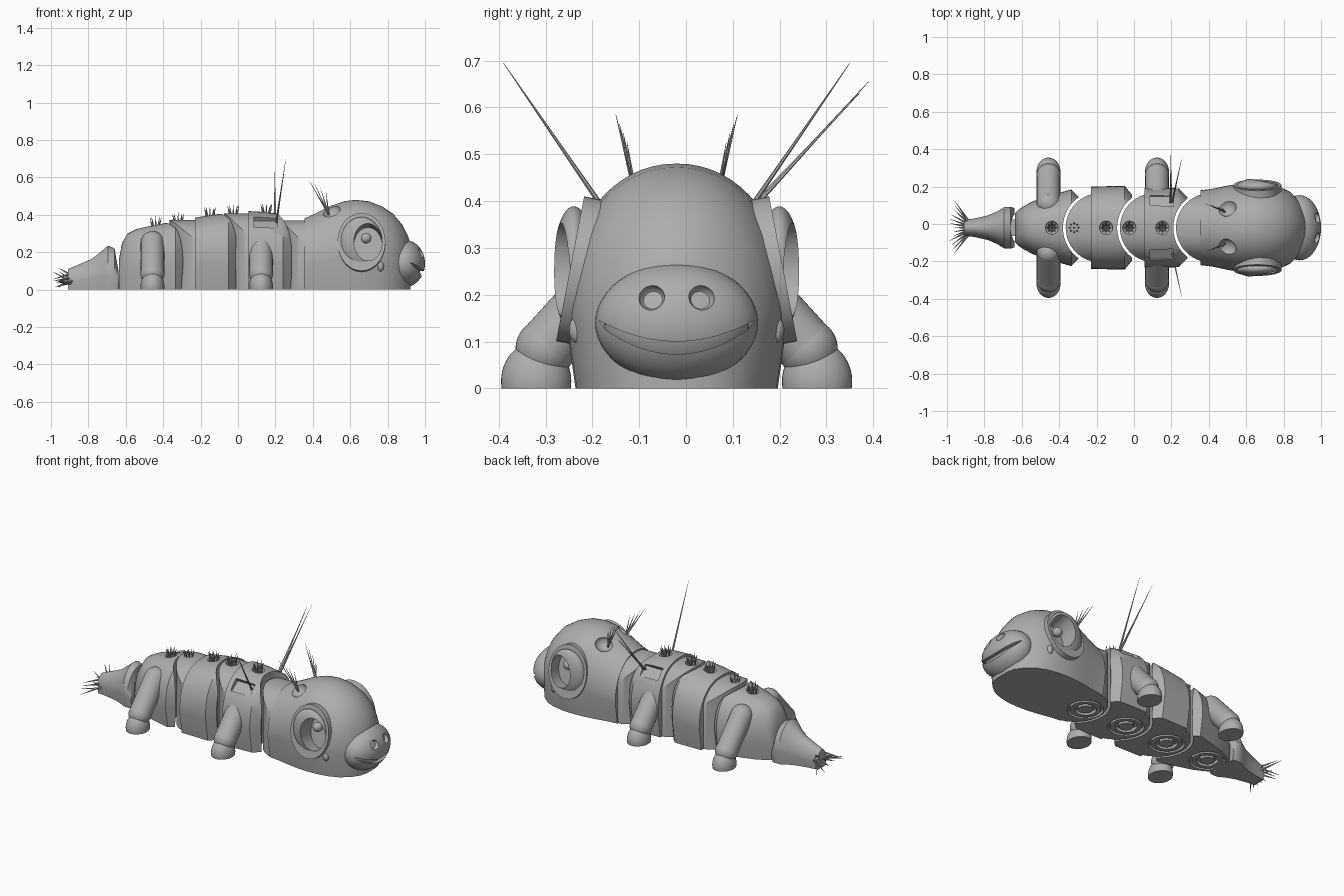
import bpy, bmesh, math, random
from mathutils import Vector, Matrix

random.seed(4)
if "Cube" in bpy.data.objects:
    bpy.data.objects.remove(bpy.data.objects["Cube"])

GREY = (0.42, 0.42, 0.42, 1)
mat = bpy.data.materials.new("plain_grey")
mat.use_nodes = True
mat.diffuse_color = GREY
mat.node_tree.nodes["Principled BSDF"].inputs["Base Color"].default_value = GREY
parts = []


def finish(name, bm, keep=True):
    bmesh.ops.recalc_face_normals(bm, faces=bm.faces)
    me = bpy.data.meshes.new(name)
    bm.to_mesh(me)
    bm.free()
    me.materials.append(mat)
    ob = bpy.data.objects.new(name, me)
    bpy.context.collection.objects.link(ob)
    if keep:
        parts.append(ob)
    else:
        ob.hide_render = True
    return ob


def ball(name, loc, size, keep=True):
    bm = bmesh.new()
    bmesh.ops.create_uvsphere(bm, u_segments=40, v_segments=24, radius=1,
                              matrix=Matrix.Translation(loc) @ Matrix.Diagonal((*size, 1)))
    return finish(name, bm, keep)


def tube(name, a, b, r, r2=None, squash=1, keep=True, sides=48):
    """Cylinder or cone from a to b, optionally stretched along its own x."""
    a, b = Vector(a), Vector(b)
    rot = (b - a).to_track_quat('Z', 'Y').to_matrix().to_4x4()
    bm = bmesh.new()
    bmesh.ops.create_cone(bm, cap_ends=True, segments=sides, radius1=r,
                          radius2=r if r2 is None else r2, depth=(b - a).length,
                          matrix=Matrix.Translation((a + b) / 2) @ rot @ Matrix.Diagonal((1, squash, 1, 1)))
    return finish(name, bm, keep)


def box(name, loc, size, roll=0, keep=True):
    bm = bmesh.new()
    bmesh.ops.create_cube(bm, size=1, matrix=Matrix.Translation(loc)
                          @ Matrix.Rotation(roll, 4, 'X') @ Matrix.Diagonal((*size, 1)))
    return finish(name, bm, keep)


def dome(name, rows, power=2.4):
    """Loft of flat-bottomed arched sections; rows are (x, half width, height)."""
    bm, rings, n = bmesh.new(), [], 32
    for x, w, h in rows:
        pts = [(0.9 * w, 0)]
        for i in range(n + 1):
            t = math.pi * i / n
            c, s = math.cos(t), math.sin(t)
            pts.append((math.copysign(abs(c) ** (2 / power), c) * w,
                        h * (0.35 + 0.65 * max(s, 0) ** (2 / power))))
        pts.append((-0.9 * w, 0))
        rings.append([bm.verts.new((x, y, z)) for y, z in pts])
    for p, q in zip(rings, rings[1:]):
        for i in range(len(p)):
            j = (i + 1) % len(p)
            bm.faces.new((p[i], p[j], q[j], q[i]))
    bm.faces.new(rings[0])
    bm.faces.new(rings[-1])
    return finish(name, bm)


def boolean(ob, cutter, op='DIFFERENCE', drop=True):
    mod = ob.modifiers.new("cut", 'BOOLEAN')
    mod.object, mod.operation, mod.solver = cutter, op, 'EXACT'
    bpy.context.view_layer.objects.active = ob
    bpy.ops.object.modifier_apply(modifier=mod.name)
    if drop:
        bpy.data.objects.remove(cutter)


def post(x, r):
    return tube("post_cutter", (x, 0, -0.1), (x, 0, 0.7), r, keep=False, sides=96)


def hairs(name, strands, r):
    """One mesh of thin pointed strands, given as (root, tip) pairs."""
    bm = bmesh.new()
    for a, b in strands:
        a, b = Vector(a), Vector(b)
        rot = (b - a).to_track_quat('Z', 'Y').to_matrix().to_4x4()
        bmesh.ops.create_cone(bm, cap_ends=True, segments=6, radius1=r, radius2=r * 0.1,
                              depth=(b - a).length, matrix=Matrix.Translation((a + b) / 2) @ rot)
    return finish(name, bm)


# Head and body segments, each with a rounded hinge knuckle behind it
head = dome("head", [(0.355, 0.2, 0.38), (0.42, 0.208, 0.41), (0.5, 0.225, 0.45), (0.57, 0.236, 0.473),
                     (0.63, 0.24, 0.48), (0.7, 0.237, 0.472), (0.77, 0.222, 0.445), (0.83, 0.195, 0.405),
                     (0.88, 0.15, 0.345), (0.91, 0.1, 0.285), (0.922, 0.05, 0.24)], 2.1)
front_segment = dome("front_segment", [(0.055, 0.213, 0.42), (0.15, 0.215, 0.415),
                                       (0.24, 0.21, 0.4), (0.285, 0.165, 0.385)])
middle_segment = dome("middle_segment", [(-0.23, 0.22, 0.385), (-0.14, 0.222, 0.4),
                                         (-0.05, 0.224, 0.41), (-0.01, 0.175, 0.405)])
rear_segment = dome("rear_segment", [(-0.635, 0.08, 0.17), (-0.62, 0.095, 0.25), (-0.59, 0.115, 0.3),
                                     (-0.54, 0.142, 0.325), (-0.45, 0.172, 0.345),
                                     (-0.335, 0.205, 0.365), (-0.295, 0.165, 0.36)])
tail = dome("tail", [(-0.91, 0.042, 0.11), (-0.85, 0.05, 0.135), (-0.78, 0.066, 0.165),
                     (-0.73, 0.088, 0.205), (-0.695, 0.11, 0.235), (-0.66, 0.112, 0.22),
                     (-0.64, 0.105, 0.13)], 2)
for ob, x, r in ((front_segment, 0.41, 0.2), (middle_segment, 0.11, 0.2),
                 (rear_segment, -0.18, 0.2), (tail, -0.52, 0.14)):
    boolean(ob, post(x, r))

knuckles = []
for name, x, back, w, h in (("head_knuckle", 0.41, 0.355, 0.19, 0.37),
                            ("front_knuckle", 0.11, 0.055, 0.2, 0.408),
                            ("middle_knuckle", -0.18, -0.23, 0.205, 0.372)):
    k = dome(name, [(x - 0.2, w, h), (back + 0.02, w, h)])
    boolean(k, post(x, 0.185), 'INTERSECT')
    knuckles.append(k)
box("tail_hinge", (-0.64, 0, 0.035), (0.09, 0.09, 0.07))

# Round hinge grooves under the body
for x, obs in ((0.33, (head, knuckles[0])), (0.04, (front_segment, knuckles[1])),
               (-0.25, (middle_segment, knuckles[2])), (-0.54, (rear_segment,))):
    for r_out, r_in in ((0.1, 0.085), (0.06, 0.04)):
        ring = tube("groove_cutter", (x, 0, -0.02), (x, 0, 0.02), r_out, keep=False)
        boolean(ring, tube("core", (x, 0, -0.03), (x, 0, 0.03), r_in, keep=False))
        for ob in obs:
            boolean(ob, ring, drop=False)
        bpy.data.objects.remove(ring)

# Snout with nostrils and a smiling mouth
snout = ball("snout", (0.885, 0, 0.14), (0.115, 0.174, 0.128))
for s in (-1, 1):
    boolean(snout, ball("nostril_cutter", (0.985, s * 0.054, 0.195), (0.035, 0.028, 0.028), False))
bm = bmesh.new()
curve = []
for i in range(25):
    u = i / 12 - 1
    curve.append((u * 0.166, 0.1 + 0.045 * u * u))
for i in range(23, 0, -1):
    u = i / 12 - 1
    curve.append((u * 0.166, 0.073 + 0.062 * u * u))
face = bm.faces.new([bm.verts.new((0.86, y, z)) for y, z in curve])
ext = bmesh.ops.extrude_face_region(bm, geom=[face])
bmesh.ops.translate(bm, vec=(0.2, 0, 0), verts=[v for v in ext["geom"] if isinstance(v, bmesh.types.BMVert)])
boolean(snout, finish("mouth_cutter", bm, False))
ball("mouth_lining", (0.885, 0, 0.14), (0.095, 0.155, 0.11))

# Eyes, ears with whiskers, and side slots with long bristles
for s, side in ((1, "left"), (-1, "right")):
    out = Vector((0, s * 0.982, 0.19))
    c = Vector((0.66, s * 0.2, 0.25))
    eye = tube(side + "_eye_ring", c - out * 0.045, c + out * 0.028, 0.128, squash=1.23)
    lens = ball(side + "_eye_dome", c + out * 0.02, (0.112, 0.045, 0.135))
    h = Vector((0.695, s * 0.2, 0.245))
    hole = tube("eye_cutter", h - out * 0.045, h + out * 0.15, 0.075, squash=1.3, keep=False)
    for ob in (eye, lens, head):
        boolean(ob, hole, drop=False)
    bpy.data.objects.remove(hole)
    ball(side + "_pupil", (0.685, s * 0.185, 0.275), (0.028, 0.028, 0.028))
    ball(side + "_eye_corner", (0.762, s * 0.212, 0.125), (0.018, 0.018, 0.028))
    boolean(head, ball("ear_cutter", (0.495, s * 0.11, 0.428), (0.052, 0.05, 0.045), False))
    hairs(side + "_ear_whiskers", [((0.485, s * 0.085, 0.4), (0.38 + 0.03 * i, s * (0.13 - 0.008 * i), 0.585 - 0.02 * i))
                                   for i in range(4)], 0.005)
    slot = box("slot_cutter", (0.148, s * 0.155, 0.375), (0.125, 0.075, 0.07), -s * 0.6, False)
    boolean(front_segment, slot)
    strands = [((0.205, s * 0.14, 0.36), (0.255, s * 0.37, 0.695))]
    if s > 0:
        strands += [((0.2, 0.14, 0.36), (0.195, 0.41, 0.655)), ((0.195, 0.135, 0.36), (0.197, 0.39, 0.63))]
    hairs(side + "_long_bristles", strands, 0.006)

# Spiky tufts in dimples along the back
for i, (ob, x, z) in enumerate(((rear_segment, -0.44, 0.347), (rear_segment, -0.32, 0.366),
                                (middle_segment, -0.15, 0.398), (knuckles[1], -0.025, 0.408),
                                (front_segment, 0.152, 0.415))):
    boolean(ob, ball("dimple_cutter", (x, 0, z), (0.036, 0.036, 0.025), False))
    spikes = []
    for k in range(9):
        a = math.tau * k / 8
        d = 0 if k == 8 else 0.03
        spikes.append(((x + d * 0.5 * math.cos(a), d * 0.5 * math.sin(a), z - 0.025),
                       (x + d * math.cos(a), d * math.sin(a), z + 0.035 + random.uniform(0, 0.012))))
    hairs("back_tuft_%d" % (i + 1), spikes, 0.007)

# Brush of hair on the tail tip
brush = []
for k in range(13):
    u = k / 6 - 1
    brush.append(((-0.88, u * 0.03, 0.06 + random.uniform(-0.03, 0.03)),
                  (-0.995 + random.uniform(0, 0.04), u * 0.14, 0.07 + random.uniform(-0.06, 0.05))))
hairs("tail_brush", brush, 0.008)

# Four stubby legs, cut level with the ground
for x, place in ((0.123, "front"), (-0.457, "rear")):
    for s, side in ((1, "left"), (-1, "right")):
        top, end = (x, s * 0.13, 0.25), (x, s * 0.28, 0.085)
        tube("%s_%s_leg" % (place, side), top, end, 0.063)
        ball("%s_%s_shoulder" % (place, side), top, (0.063,) * 3)
        ball("%s_%s_knee" % (place, side), end, (0.064,) * 3)
        foot = ball("%s_%s_foot" % (place, side), (x, s * 0.3, 0.015), (0.064, 0.075, 0.085))
        boolean(foot, box("ground_cutter", (x, s * 0.3, -0.1), (0.4, 0.4, 0.2), 0, False))

# Smooth shading with crisp edges, then centre the whole
bpy.ops.object.select_all(action='DESELECT')
for ob in parts:
    ob.location.y -= 0.02
    ob.select_set(True)
bpy.context.view_layer.objects.active = head
bpy.ops.object.shade_smooth_by_angle(angle=math.radians(35))
